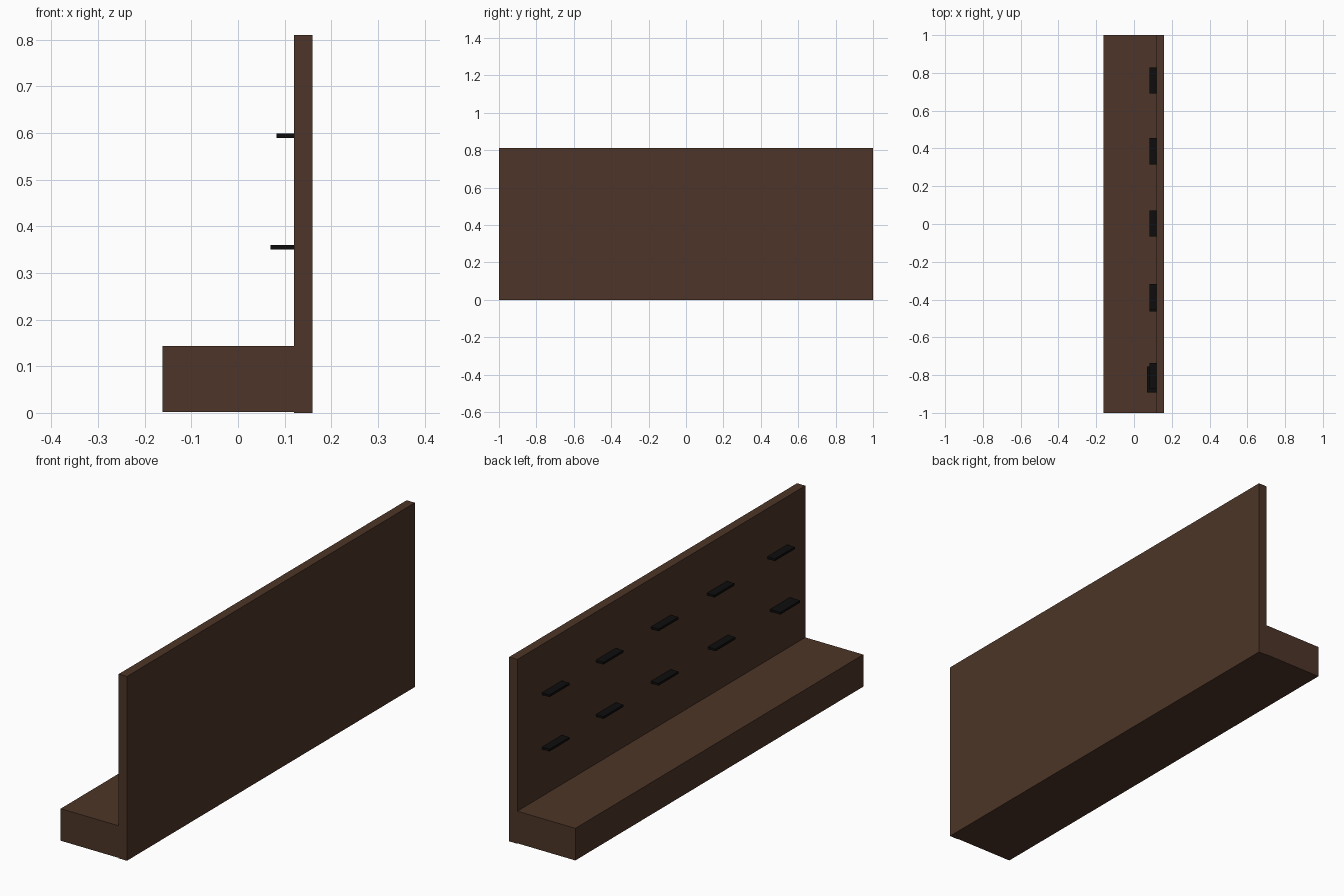
import bpy
import bmesh
from mathutils import Vector

if "Cube" in bpy.data.objects:
    bpy.data.objects.remove(bpy.data.objects["Cube"])


def material(name, rgb):
    m = bpy.data.materials.new(name)
    m.diffuse_color = (*rgb, 1)
    m.use_nodes = True
    m.node_tree.nodes["Principled BSDF"].inputs["Base Color"].default_value = m.diffuse_color
    return m


def box(name, lo, hi, mat):
    lo, hi = Vector(lo), Vector(hi)
    bm = bmesh.new()
    bmesh.ops.create_cube(bm, size=1)
    for v in bm.verts:
        v.co = (lo + hi) / 2 + v.co * (hi - lo)
    mesh = bpy.data.meshes.new(name)
    bm.to_mesh(mesh)
    bm.free()
    mesh.materials.append(mat)
    ob = bpy.data.objects.new(name, mesh)
    bpy.context.collection.objects.link(ob)
    return ob


wood = material("dark_wood", (0.075, 0.036, 0.021))
black = material("black", (0.004, 0.004, 0.004))

# Display body: upright back panel and low plinth in front of it
box("back_panel", (0.12, -1, 0), (0.16, 1, 0.81), wood)
box("plinth", (-0.162, -1, 0.002), (0.12, 1, 0.143), wood)

# Small shoe ledges: (centre y, front x) for each row, slightly uneven
rows = {
    "upper": (0.589, 0.599, [(0.76, 0.083), (0.385, 0.083), (0.003, 0.083),
                             (-0.386, 0.083), (-0.805, 0.083)]),
    "lower": (0.350, 0.360, [(0.76, 0.083), (0.385, 0.083), (0.003, 0.083),
                             (-0.393, 0.083), (-0.824, 0.070)]),
}
for row, (z0, z1, spots) in rows.items():
    for i, (y, x) in enumerate(spots, 1):
        box(f"{row}_ledge_{i}", (x, y - 0.069, z0), (0.122, y + 0.069, z1), black)
